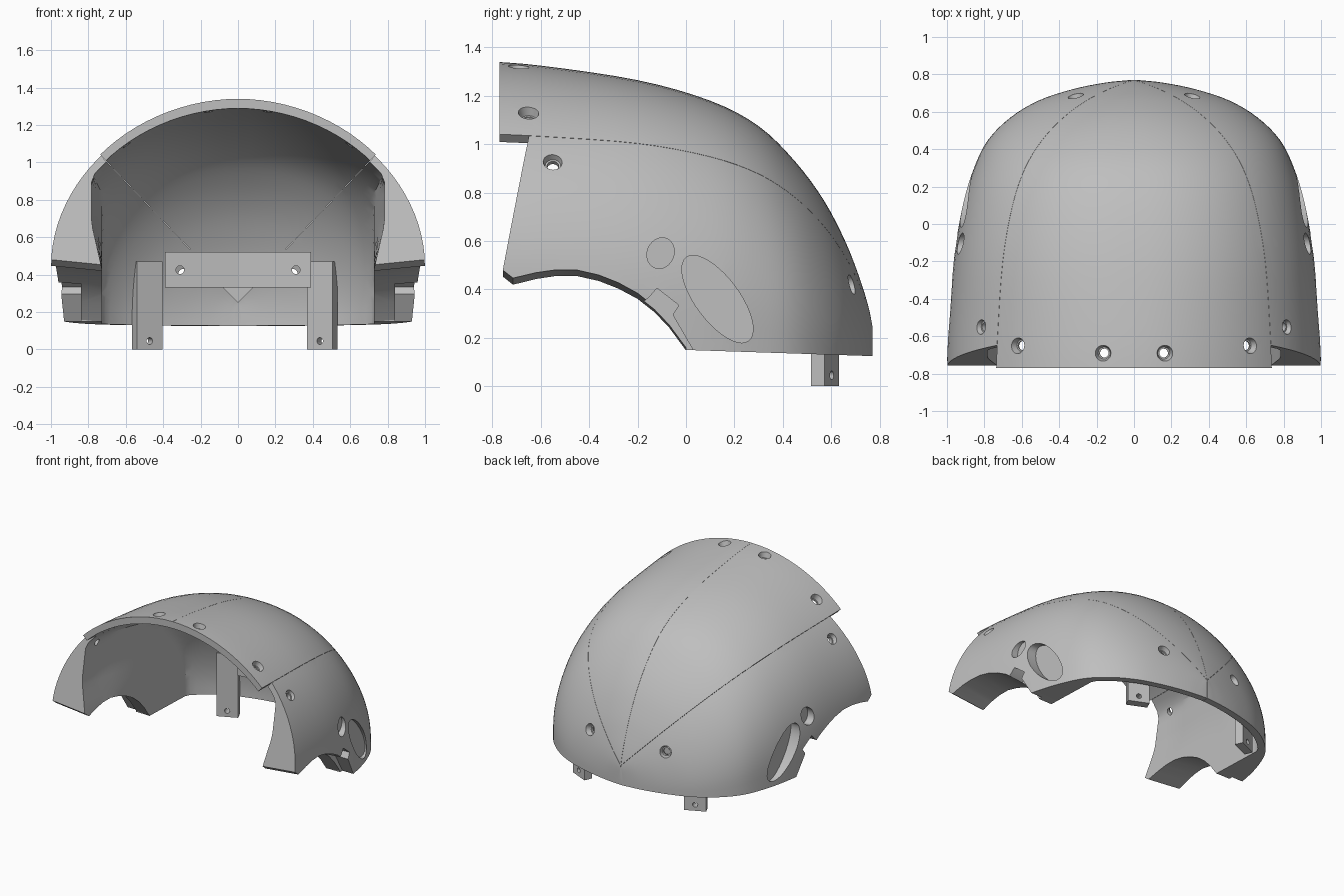
import bpy, bmesh, math
from mathutils import Vector, Matrix

if "Cube" in bpy.data.objects:
    bpy.data.objects.remove(bpy.data.objects["Cube"], do_unlink=True)

grey = bpy.data.materials.new("plain_grey")
grey.use_nodes = True
grey.diffuse_color = (0.52, 0.52, 0.52, 1)
grey.node_tree.nodes["Principled BSDF"].inputs["Base Color"].default_value = (0.52, 0.52, 0.52, 1)


def finish(bm, name):
    bmesh.ops.recalc_face_normals(bm, faces=bm.faces)
    me = bpy.data.meshes.new(name)
    bm.to_mesh(me)
    bm.free()
    me.materials.append(grey)
    ob = bpy.data.objects.new(name, me)
    bpy.context.collection.objects.link(ob)
    return ob


def loft(loops, name):
    """Closed solid through a list of equal closed loops."""
    bm = bmesh.new()
    rings = [[bm.verts.new(p) for p in loop] for loop in loops]
    n = len(rings[0])
    for a, b in zip(rings, rings[1:]):
        for i in range(n):
            j = (i + 1) % n
            bm.faces.new((a[i], a[j], b[j], b[i]))
    bm.faces.new(rings[0])
    bm.faces.new(rings[-1])
    return finish(bm, name)


def prism(points, axis, lo, hi, name="cutter"):
    """Extrude a 2D outline along an axis (points skip that axis)."""
    def at(p, d):
        v = list(p)
        v.insert(axis, d)
        return v
    return loft([[at(p, d) for p in points] for d in (lo, hi)], name)


def cone(center, direction, r1, r2, depth):
    """Cutter centred on a point, r2 end facing along direction."""
    bm = bmesh.new()
    rot = Vector(direction).to_track_quat("Z", "Y").to_matrix().to_4x4()
    bmesh.ops.create_cone(bm, cap_ends=True, segments=32, radius1=r1, radius2=r2,
                          depth=depth, matrix=Matrix.Translation(center) @ rot)
    return finish(bm, "cutter")


def apply_modifiers(ob):
    dg = bpy.context.evaluated_depsgraph_get()
    me = bpy.data.meshes.new_from_object(ob.evaluated_get(dg))
    ob.modifiers.clear()
    ob.data = me


def cut(ob, cutter, operation="DIFFERENCE"):
    mod = ob.modifiers.new("cut", "BOOLEAN")
    mod.operation, mod.solver, mod.object = operation, "EXACT", cutter
    apply_modifiers(ob)
    bpy.data.objects.remove(cutter, do_unlink=True)


def screw_hole(ob, center, direction):
    d = Vector(direction).normalized()
    c = Vector(center)
    cut(ob, cone(c, d, 0.024, 0.024, 0.4))
    cut(ob, cone(c + d * 0.015, d, 0.032, 0.06, 0.1))


def mirror(ob):
    mod = ob.modifiers.new("mirror", "MIRROR")
    mod.use_mirror_merge = False
    apply_modifiers(ob)


def ramp(v, lo, hi):
    return min(max((v - lo) / (hi - lo), 0), 1)


# Dome stations: y, half width, top height, fullness of the arch
stations = [(-.85, 1, 1.345, 1.94), (-.6, .995, 1.325, 1.99), (-.2, .965, 1.265, 2.13),
            (.1, .915, 1.18, 2.17), (.3, .855, 1.075, 2.14), (.45, .78, .93, 2.07),
            (.57, .66, .768, 1.98), (.66, .51, .595, 1.92), (.72, .33, .44, 1.9),
            (.755, .16, .325, 1.9), (.77, .02, .25, 1.9)]


def smooth_path(pts, steps):
    pts = [Vector(p) for p in pts]
    ext = [2 * pts[0] - pts[1]] + pts + [2 * pts[-1] - pts[-2]]
    out = []
    for a, b, c, d in zip(ext, ext[1:], ext[2:], ext[3:]):
        for k in range(steps):
            t = k / steps
            out.append(.5 * (2 * b + (c - a) * t + (2 * a - 5 * b + 4 * c - d) * t ** 2
                             + (3 * b - a - 3 * c + d) * t ** 3))
    return out + [pts[-1]]


def section(y, w, top, full, inner):
    """Arched cross-section; the inner one leaves thick side walls."""
    z0 = .45 - .2 * (y + .75)
    n = 48
    arc = []
    for i in range(n + 1):
        a = math.pi * i / n
        c, s = math.cos(a), max(math.sin(a), 0)
        x = math.copysign(abs(c) ** (2 / full), c) * w
        arc.append((x, z0 + (top - z0) * s ** (2 / full)))
    base = -.2 if inner else .15 - .033 * max(y, 0)
    pts = [(w, base)] + arc + [(-w, base)]
    if not inner:
        return [(x, y, z) for x, z in pts]
    yi = y - .05 * max(0, y / .77)
    narrow = .97 - .025 * ramp(y, 0, .5)
    out = []
    for x, z in pts:
        lim = .728 + .055 * ramp(z, .45, .7) * ramp(-y, -.1, .5)
        out.append((max(-lim, min(lim, x * narrow)), yi - (.1 if y < -.84 else 0), z * .962))
    return out


path = smooth_path(stations, 4)
shell = loft([section(*p, False) for p in path], "side_panels")
cut(shell, loft([section(*p, True) for p in path], "cutter"))

# Split one half into crown and side along the sloping hairline seam
gap = .0006
crown = shell.copy()
crown.name = "crown_panels"
bpy.context.collection.objects.link(crown)
side = shell
cut(crown, prism([(gap, .268), (1.5, 1.843), (1.5, 2), (gap, 2)], 1, -.77, 1), "INTERSECT")
cut(side, prism([(gap, -.2), (1.5, -.2), (1.5, 1.841), (gap, .266)], 1, -.8, 1), "INTERSECT")

# Slanted face opening and arched ear cut-out, rising slightly outwards
opening = prism([(-.95, 1.3), (-.6, 1.3), (-.757, .455), (-.715, .422), (-.62, .445), (-.54, .457),
                 (-.45, .457), (-.36, .437), (-.28, .406), (-.2, .363), (-.13, .308), (-.07, .245),
                 (0, .15), (.03, -.1), (-.95, -.1)], 0, -.1, 1.2)
rise = Matrix.Identity(4)
rise[2][0], rise[2][3] = .1, -.075
opening.data.transform(rise)
cut(side, opening)

# Stepped recess on the outside of the ear cut-out
cut(side, prism([(-.2, .33), (-.15, .37), (-.12, .405), (-.03, .335), (-.055, .295),
                 (.035, .14), (.0, .1)], 0, .84, 1.2))

# Flat-bottomed oval recesses on the sides
for y, z, long, short, tilt, floor in ((.13, .36, .215, .09, .64, .852),
                                       (-.105, .55, .065, .055, -.4, .89)):
    oval = []
    for i in range(40):
        a = math.tau * i / 40
        u, v = short * math.cos(a), long * math.sin(a)
        oval.append((y + u * math.cos(tilt) - v * math.sin(tilt),
                     z + u * math.sin(tilt) + v * math.cos(tilt)))
    cut(side, prism(oval, 0, floor, 1.2))

# Countersunk screw holes
screw_hole(crown, (.62, -.65, 1.128), (.58, 0, .81))
screw_hole(crown, (.165, -.69, 1.318), (.15, 0, .99))
screw_hole(side, (.825, -.55, .932), (.79, 0, .61))
screw_hole(side, (.31, .685, .42), (.3, .9, .25))

# Joining plate inside the back, with a small gusset below it
plate = prism([(gap, .6), (.39, .55), (.39, .61), (gap, .65)], 2, .33, .52, "joining_plate")
cut(plate, cone((.31, .6, .425), (0, 1, 0), .022, .022, .4))
gusset = prism([(gap, .33), (.08, .33), (gap, .25)], 1, .62, .68, "plate_gusset")
for ob in (crown, side, plate, gusset):
    mirror(ob)

# Hanging mounting tabs
parts = [crown, side, plate, gusset]
for name, x, turn in (("left_tab", .45, -.42), ("right_tab", -.485, .42)):
    tab = prism([(-.075, -.03), (.075, -.03), (.075, .03), (-.075, .03)], 2, 0, .47, name)
    tab.data.transform(Matrix.Translation((x, .575, 0)) @ Matrix.Rotation(turn, 4, "Z"))
    cut(tab, cone((x, .575, .045), (-math.sin(turn), math.cos(turn), 0), .018, .018, .3))
    parts.append(tab)

bpy.ops.object.select_all(action="DESELECT")
for ob in parts:
    ob.select_set(True)
bpy.context.view_layer.objects.active = crown
bpy.ops.object.shade_smooth_by_angle(angle=math.radians(28))
